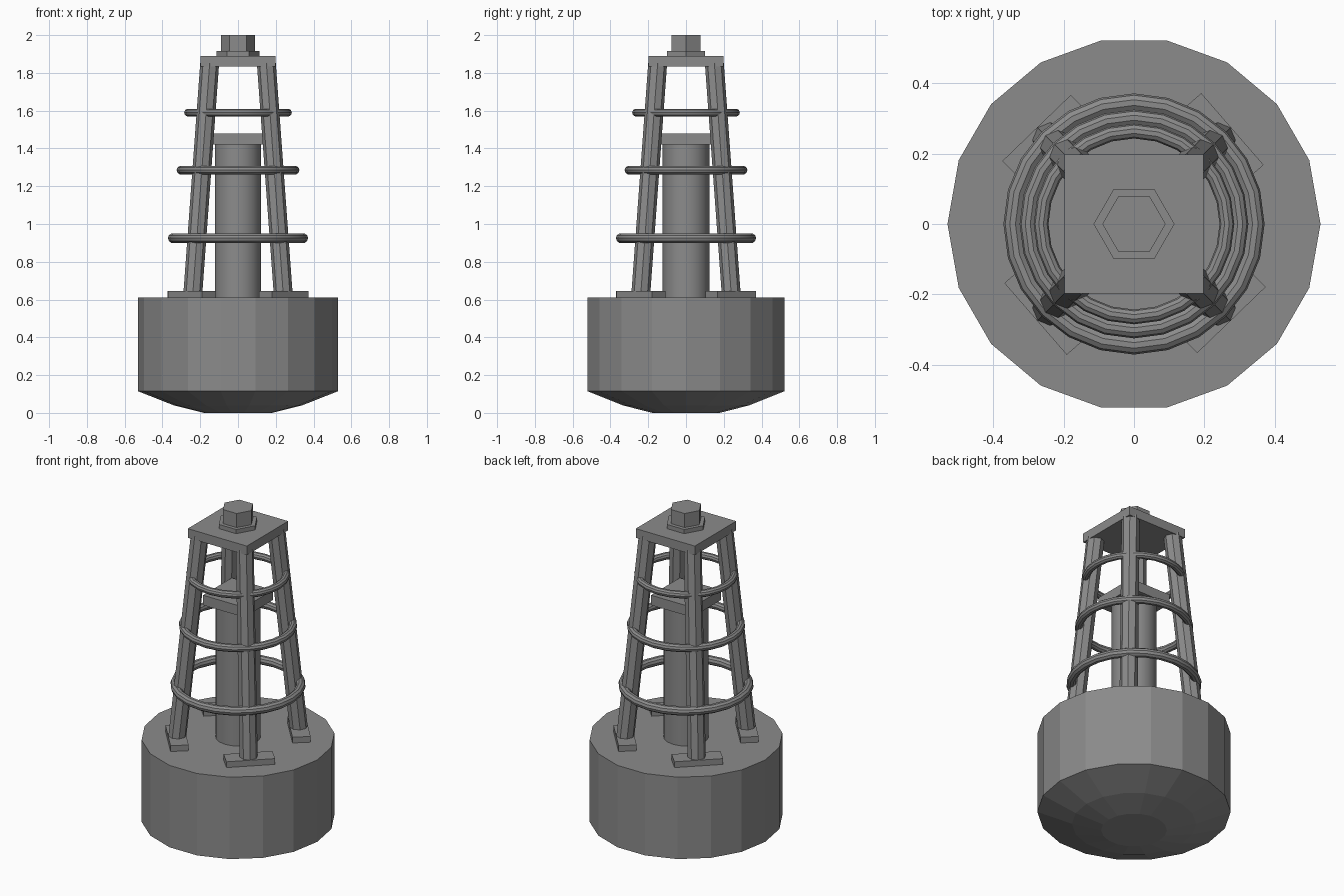
import bpy, bmesh, math
from mathutils import Vector

cube = bpy.data.objects.get("Cube")
if cube:
    bpy.data.objects.remove(cube, do_unlink=True)

COLOUR = (0.26, 0.26, 0.26, 1)
grey = bpy.data.materials.new("grey_metal")
grey.use_nodes = True
grey.diffuse_color = COLOUR
grey.node_tree.nodes["Principled BSDF"].inputs["Base Color"].default_value = COLOUR


def finish(name, smooth=False):
    ob = bpy.context.object
    ob.name = name
    ob.data.materials.append(grey)
    if smooth:
        bpy.ops.object.shade_smooth_by_angle(angle=math.radians(35))
    return ob


def box(name, centre, size, turn=0):
    bpy.ops.mesh.primitive_cube_add(size=1, location=centre, rotation=(0, 0, turn))
    ob = finish(name)
    ob.scale = size
    return ob


def post(name, start, end, radius, sides, turn=0, smooth=False):
    # Prism running between two points
    a, b = Vector(start), Vector(end)
    bpy.ops.mesh.primitive_cylinder_add(vertices=sides, radius=radius, depth=(b - a).length,
                                        location=(a + b) / 2)
    ob = finish(name, smooth)
    ob.rotation_euler = (b - a).to_track_quat("Z", "Y").to_euler()
    if turn:
        ob.rotation_euler.z += turn
    return ob


def lathe(name, profile, sides):
    # Faceted body of stacked rings, closed at both ends
    bm = bmesh.new()
    rings = [[bm.verts.new((r * math.cos(math.tau * i / sides), r * math.sin(math.tau * i / sides), z))
              for i in range(sides)] for r, z in profile]
    for low, high in zip(rings, rings[1:]):
        for i in range(sides):
            j = (i + 1) % sides
            bm.faces.new((low[i], low[j], high[j], high[i]))
    bm.faces.new(rings[0][::-1])
    bm.faces.new(rings[-1])
    mesh = bpy.data.meshes.new(name)
    bm.to_mesh(mesh)
    bm.free()
    ob = bpy.data.objects.new(name, mesh)
    bpy.context.collection.objects.link(ob)
    mesh.materials.append(grey)
    return ob


# Floating hull with shallow rounded bottom
lathe("hull", [(0.18, 0), (0.34, 0.04), (0.53, 0.115), (0.53, 0.61)], 18)

# Central column and its square cap
post("centre_column", (0, 0, 0.6), (0, 0, 1.42), 0.124, 18, smooth=True)
box("column_cap", (0, 0, 1.45), (0.275, 0.275, 0.06))

# Four leaning legs on foot plates
for side, sx in (("left", 1), ("right", -1)):
    for end, sy in (("front", -1), ("back", 1)):
        post(f"{end}_{side}_leg", (sx * 0.24, sy * 0.24, 0.62), (sx * 0.15, sy * 0.15, 1.85), 0.05, 8)
        turn = math.radians(41 if sx == sy else -46)
        box(f"{end}_{side}_foot", (sx * 0.242, sy * 0.237, 0.627), (0.1, 0.27, 0.036), turn)

# Guard rings
for name, z, radius, tube in (("lower_ring", 0.925, 0.345, 0.026),
                              ("middle_ring", 1.285, 0.302, 0.023),
                              ("upper_ring", 1.59, 0.264, 0.021)):
    bpy.ops.mesh.primitive_torus_add(major_radius=radius, minor_radius=tube, major_segments=24,
                                     minor_segments=10, location=(0, 0, z))
    finish(name, smooth=True)

# Top platform and hexagonal lamp mount
box("top_platform", (0, 0, 1.862), (0.395, 0.395, 0.055))
lathe("lamp_flange", [(0.115, 1.885), (0.115, 1.915)], 6)
lathe("lamp_head", [(0.09, 1.91), (0.09, 2)], 6)
